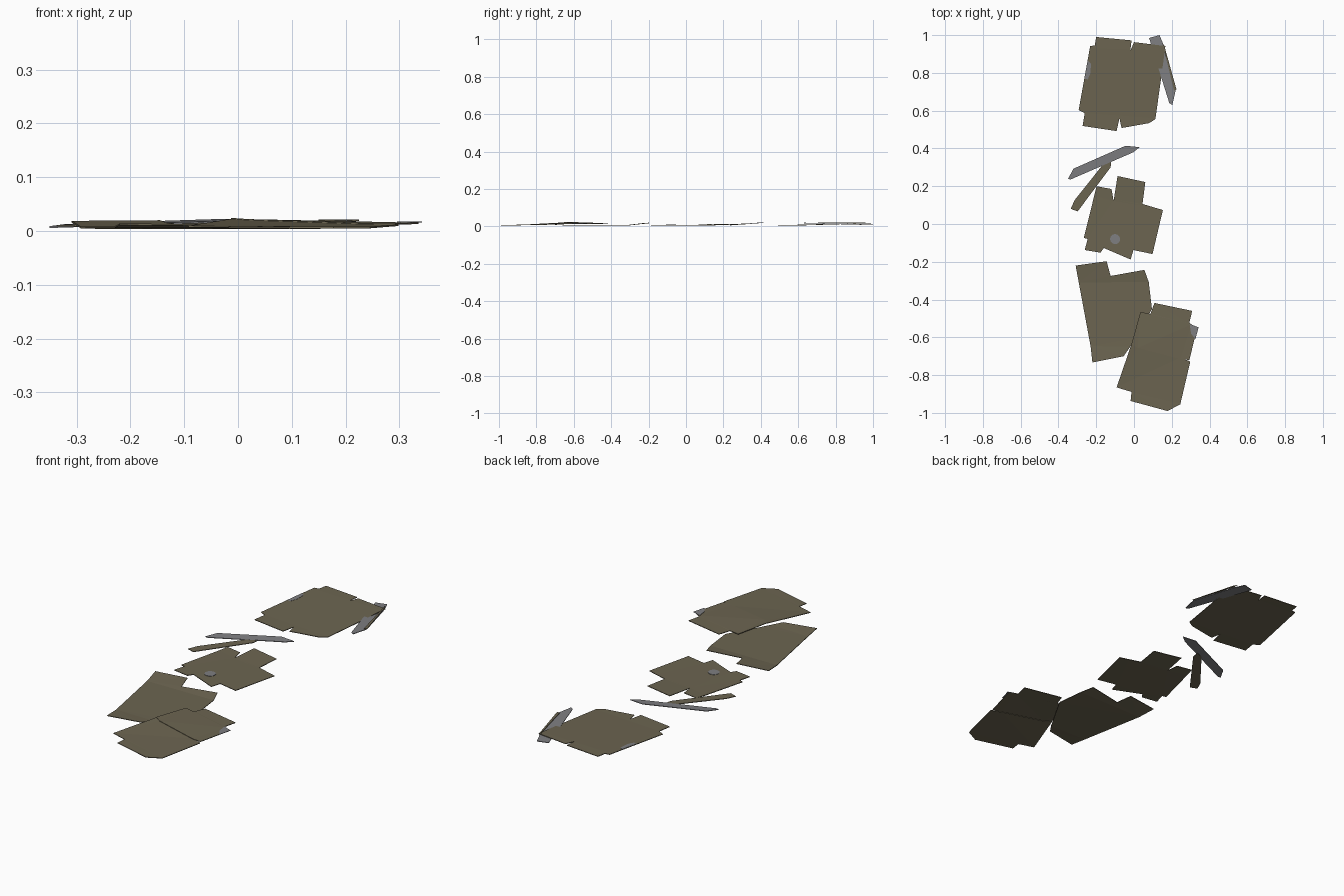
import bpy, bmesh
from mathutils import Vector

if "Cube" in bpy.data.objects:
    bpy.data.objects.remove(bpy.data.objects["Cube"])


def material(name, rgb):
    m = bpy.data.materials.new(name)
    m.diffuse_color = (*rgb, 1)
    m.use_nodes = True
    m.node_tree.nodes["Principled BSDF"].inputs["Base Color"].default_value = m.diffuse_color
    return m


brown = material("cardboard brown", (0.150, 0.130, 0.082))
grey = material("dull grey", (0.21, 0.21, 0.22))


def sheet(name, outline, height, mat, folds=(), thick=0.003, grey_side=None):
    """Thin flat-shaded plate: outline, cut at fold lines, lifted by a height rule."""
    bm = bmesh.new()
    bm.faces.new([bm.verts.new((x, y, 0)) for x, y in outline])
    bmesh.ops.recalc_face_normals(bm, faces=bm.faces)
    if bm.faces[:][0].normal.z < 0:
        bmesh.ops.reverse_faces(bm, faces=bm.faces)
    for (x0, y0), (x1, y1) in folds:
        bmesh.ops.bisect_plane(bm, geom=bm.verts[:] + bm.edges[:] + bm.faces[:],
                               plane_co=(x0, y0, 0), plane_no=(y0 - y1, x1 - x0, 0))
    bmesh.ops.triangulate(bm, faces=bm.faces[:])
    top = bm.faces[:]
    low = bmesh.ops.duplicate(bm, geom=bm.verts[:] + bm.edges[:] + top)
    low_faces = [g for g in low["geom"] if isinstance(g, bmesh.types.BMFace)]
    low_verts = {g for g in low["geom"] if isinstance(g, bmesh.types.BMVert)}
    bmesh.ops.reverse_faces(bm, faces=low_faces)
    # bridge the rims
    pair = low["vert_map"]
    for e in [e for f in top for e in f.edges if e.is_boundary]:
        a, b = e.verts
        if e.link_loops[0].vert is a:
            a, b = b, a
        bm.faces.new((a, b, pair[b], pair[a]))
    for v in bm.verts:
        v.co.z = height(v.co.x, v.co.y) - (thick if v in low_verts else 0)
    bmesh.ops.recalc_face_normals(bm, faces=bm.faces)
    me = bpy.data.meshes.new(name)
    bm.to_mesh(me)
    bm.free()
    me.materials.append(mat)
    ob = bpy.data.objects.new(name, me)
    bpy.context.collection.objects.link(ob)
    return ob


def ramp(t, a, b, za, zb):
    s = max(0, min(1, (t - a) / (b - a)))
    return za + (zb - za) * s


# large flattened box at the back
def back_z(x, y):
    return ramp(y, 0.60, 0.93, 0.008, 0.018)


sheet("back_box_sheet",
      [(-.20, .99), (-.013, .972), (-.02, .915), (0, .963), (.166, .942), (.145, .78),
       (.113, .555), (.08, .534), (-.066, .508), (-.077, .56), (-.092, .492), (-.272, .519),
       (-.261, .587), (-.293, .603), (-.232, .942), (-.208, .945)],
      back_z, brown, folds=[((-.29, .59), (.11, .56)), ((-.23, .93), (.16, .92))])
sheet("back_box_patch", [(-.246, .865), (-.228, .85), (-.23, .80), (-.245, .765), (-.262, .77)],
      lambda x, y: back_z(x, y) + 0.001, grey, thick=0.001)

# folded grey strip beside it, with its brown outer edge
sheet("right_strip",
      [(.08, .985), (.135, 1.0), (.16, .94), (.222, .714), (.203, .63), (.187, .64), (.14, .79)],
      lambda x, y: ramp(y, .63, 1.0, .020, .010), grey)
sheet("right_strip_edge", [(.15, .96), (.160, .945), (.225, .712), (.212, .705)],
      lambda x, y: ramp(y, .70, .96, .0215, .021), brown)

# loose strips in the middle
sheet("grey_strip",
      [(-.35, .238), (-.32, .293), (-.045, .414), (.03, .407), (-.003, .38), (-.335, .236)],
      lambda x, y: ramp(y, .24, .41, .009, .022), grey)
sheet("brown_strip",
      [(-.335, .08), (-.314, .127), (-.156, .325), (-.119, .339), (-.124, .30), (-.298, .067)],
      lambda x, y: ramp(y, .07, .34, .011, .015), brown)

# cross shaped sheet in the middle with a round spot
sheet("middle_box_sheet",
      [(-.087, .254), (.06, .222), (.045, .106), (.153, .074), (.098, -.159), (-.003, -.138),
       (-.018, -.188), (-.16, -.127), (-.177, -.152), (-.261, -.138), (-.245, -.079),
       (-.266, -.074), (-.198, .20), (-.119, .185), (-.108, .122)],
      lambda x, y: .007 + ramp(y, .10, .25, 0, .006), brown,
      folds=[((-.108, .13), (.045, .10))])
bpy.ops.mesh.primitive_cylinder_add(vertices=12, radius=.027, depth=.003,
                                    location=(-.10, -.08, .0075))
spot = bpy.context.object
spot.name = "round_spot"
spot.data.materials.append(grey)

# front left sheet with raised flaps
sheet("front_left_box_sheet",
      [(-.309, -.22), (-.145, -.197), (-.124, -.275), (.055, -.243), (.078, -.307),
       (.095, -.45), (-.02, -.65), (-.055, -.70), (-.22, -.733), (-.23, -.646)],
      lambda x, y: .008 + ramp(y, -.31, -.21, 0, .012) + ramp(y, -.64, -.72, 0, .006), brown,
      folds=[((-.30, -.31), (.07, -.29)), ((-.23, -.646), (-.06, -.615))])


# front right sheet resting on it, split by a seam
def front_z(x, y):
    return (.009 + ramp(y, -.95, -.64, 0, .006) + ramp(x, .16, -.01, 0, .009)
            * ramp(abs(y + .62), .25, 0, 0, 1))


sheet("front_right_box_upper",
      [(.108, -.418), (.308, -.46), (.293, -.524), (.335, -.55), (.293, -.72),
       (.245, -.715), (.02, -.656), (-.013, -.635), (.034, -.466), (.087, -.476)],
      lambda x, y: front_z(x, y) + .001, brown, folds=[((.034, -.466), (.30, -.53))])
sheet("front_right_box_lower",
      [(-.013, -.635), (.02, -.652), (.245, -.708), (.298, -.728), (.245, -.955), (.177, -.99),
       (-.018, -.937), (-.013, -.889), (-.092, -.865)],
      lambda x, y: front_z(x, y) - .001, brown, folds=[((-.09, -.865), (.26, -.955))])
sheet("front_right_patch", [(.295, -.53), (.342, -.547), (.325, -.61), (.302, -.58)],
      lambda x, y: front_z(x, y) + .003, grey, thick=.002)
